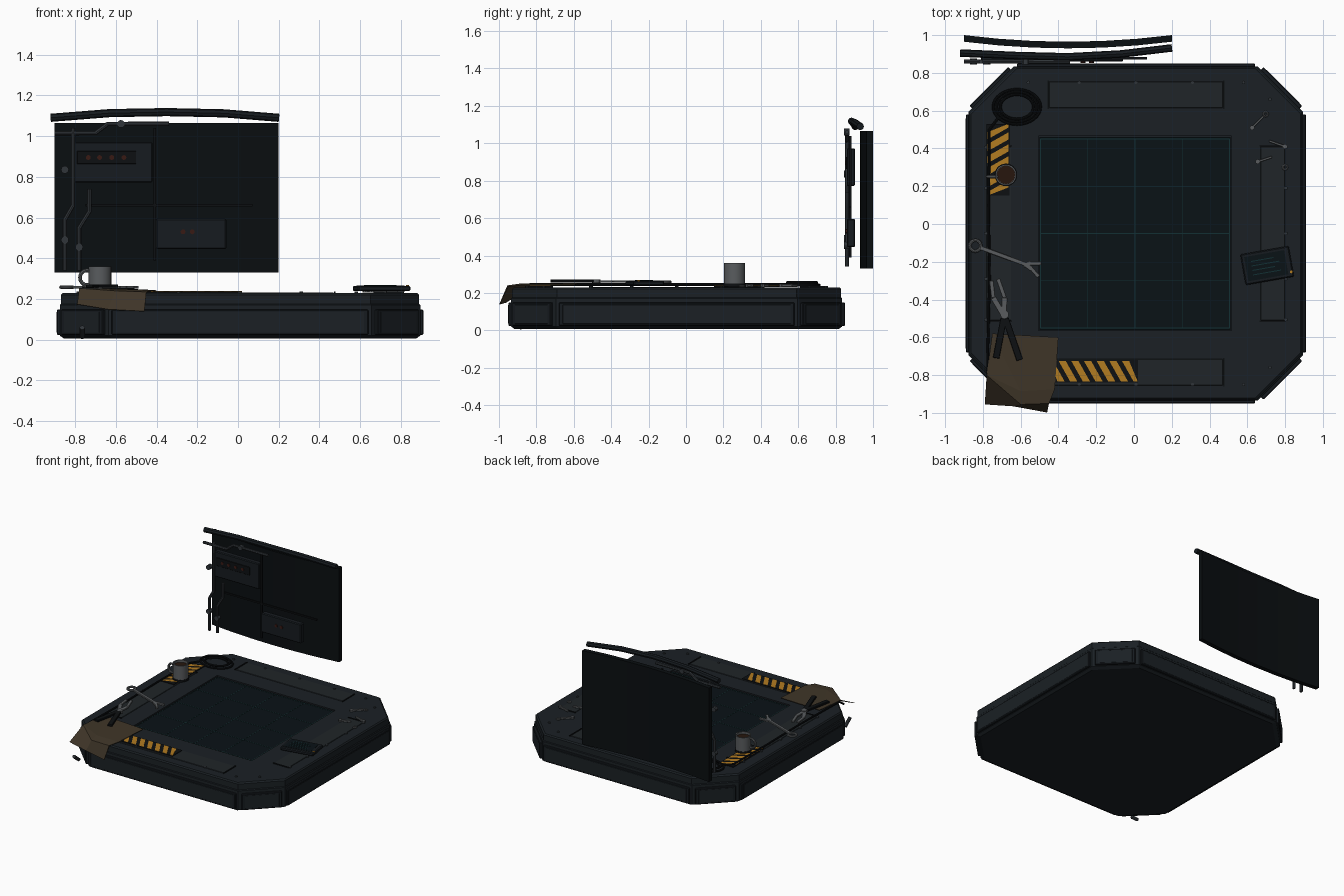
import bpy, bmesh
from math import pi, cos, sin, atan2, radians
from mathutils import Vector, Matrix

if "Cube" in bpy.data.objects:
    bpy.data.objects.remove(bpy.data.objects["Cube"])

def mat(name, r, g, b):
    m = bpy.data.materials.new(name)
    m.diffuse_color = (r, g, b, 1)
    m.use_nodes = True
    m.node_tree.nodes["Principled BSDF"].inputs["Base Color"].default_value = m.diffuse_color
    return m

HULL, TRIM = mat("hull", .0105, .0145, .018), mat("trim", .008, .011, .014)
PANEL, DARK = mat("panel", .014, .018, .021), mat("dark", .004, .005, .006)
WALL, PAD = mat("wall", .003, .0045, .0055), mat("pad", .003, .006, .008)
TEAL, AMBER = mat("teal", .006, .03, .033), mat("amber", .45, .2, .015)
RAG, STEEL = mat("rag", .05, .036, .021), mat("steel", .10, .107, .113)
PIPE, RED = mat("pipe", .03, .036, .042), mat("red", .04, .01, .007)
COFFEE = mat("coffee", .02, .008, .004)
CX, CY, TOP = .01, -.05, .229

def finish(name, bm, m, smooth=False):
    bmesh.ops.recalc_face_normals(bm, faces=bm.faces)
    me = bpy.data.meshes.new(name)
    bm.to_mesh(me)
    bm.free()
    ob = bpy.data.objects.new(name, me)
    bpy.context.collection.objects.link(ob)
    me.materials.append(m)
    if smooth:
        bpy.context.view_layer.objects.active = ob
        bpy.ops.object.select_all(action='DESELECT')
        ob.select_set(True)
        bpy.ops.object.shade_smooth_by_angle()
    return ob

def box(name, c, s, m, rz=0, bev=0):
    bm = bmesh.new()
    bmesh.ops.create_cube(bm, size=1, matrix=Matrix.Diagonal((*s, 1)))
    if bev:
        bmesh.ops.bevel(bm, geom=bm.edges[:], offset=bev, segments=1, affect='EDGES')
    bm.transform(Matrix.Translation(c) @ Matrix.Rotation(rz, 4, 'Z'))
    return finish(name, bm, m)

def bar(name, p, q, w, z, m, h=.014):
    d = Vector(q) - Vector(p)
    return box(name, ((p[0]+q[0])/2, (p[1]+q[1])/2, z), (d.length, w, h), m, atan2(d.y, d.x), .002)

def cyl(name, c, r, h, m, n=12, axis='Z'):
    bm = bmesh.new()
    bmesh.ops.create_cone(bm, cap_ends=True, segments=n, radius1=r, radius2=r, depth=h)
    rot = Matrix.Rotation(pi/2, 4, 'X') if axis == 'Y' else Matrix()
    bm.transform(Matrix.Translation(c) @ rot)
    return finish(name, bm, m, True)

def loft(name, rings, m):
    bm = bmesh.new()
    loops = [[bm.verts.new(p) for p in r] for r in rings]
    n = len(loops[0])
    for a, b in zip(loops, loops[1:]):
        for i in range(n):
            bm.faces.new((a[i], a[(i+1) % n], b[(i+1) % n], b[i]))
    bm.faces.new(loops[0])
    bm.faces.new(loops[-1])
    return finish(name, bm, m)

def tube(name, pts, r, m, closed=False, res=2):
    cu = bpy.data.curves.new(name, 'CURVE')
    cu.dimensions, cu.bevel_depth, cu.bevel_resolution, cu.use_fill_caps = '3D', r, res, True
    sp = cu.splines.new('POLY')
    sp.points.add(len(pts) - 1)
    for p, v in zip(sp.points, pts):
        p.co = (*v, 1)
    sp.use_cyclic_u = closed
    ob = bpy.data.objects.new(name, cu)
    bpy.context.collection.objects.link(ob)
    cu.materials.append(m)
    bpy.ops.object.select_all(action='DESELECT')
    bpy.context.view_layer.objects.active = ob
    ob.select_set(True)
    bpy.ops.object.convert(target='MESH')
    bpy.ops.object.shade_smooth_by_angle()

def ring(name, c, rx, ry, r, m, n=24, upright=False):
    a = [2*pi*i/n for i in range(n)]
    tube(name, [(c[0]+rx*cos(t), c[1]+(0 if upright else ry*sin(t)),
                 c[2]+(ry*sin(t) if upright else 0)) for t in a], r, m, True)

# Octagonal base with recessed work area
def octagon(h, z, cut=.24):
    k = h - cut
    return [(CX+x, CY+y, z) for x, y in ((h, -k), (h, k), (k, h), (-k, h), (-h, k), (-h, -k), (-k, -h), (k, -h))]

base = loft("base", [octagon(h, z) for z, h in
            ((.006, .865), (.02, .885), (.17, .885), (.175, .88), (.22, .88), (TOP, .872))], HULL)
cutter = box("recess_cutter", (.005, CY, TOP), (1.02, 1.03, .04), HULL)
cutter.hide_render = True
mod = base.modifiers.new("recess", 'BOOLEAN')
mod.operation, mod.object, mod.solver = 'DIFFERENCE', cutter, 'EXACT'
bpy.context.view_layer.objects.active = base
bpy.ops.object.modifier_apply(modifier=mod.name)
bpy.data.objects.remove(cutter)

# Side armour panels all round
for k in range(8):
    a, d, l = k*pi/4, (.885, 1.085)[k % 2], (1.26, .29)[k % 2]
    box("side_panel", (CX+d*cos(a), CY+d*sin(a), .086), (.03, l, .124), TRIM, a, .004)
    d += .001
    box("side_panel_face", (CX+d*cos(a), CY+d*sin(a), .086), (.03, l-.04, .104), HULL, a, .002)

# Cutting mat with grid lines
box("work_mat", (.005, CY, .214), (1.01, 1.02, .014), PAD)
for i in range(5):
    t = -.5 + i*.25
    box("mat_line", (.005+t, CY, .2212), (.004, 1, .002), TEAL)
    box("mat_line", (.005, CY+t, .2212), (1, .004, .002), TEAL)

# Deck cover plates with end seams
for s in (-1, 1):
    box("deck_plate", (CX, CY+s*.735, TOP), (.92, .14, .008), PANEL, 0, .002)
    box("deck_plate", (CX+s*.725, CY, TOP), (.13, .92, .008), PANEL, 0, .002)
    for t in (-.465, .465):
        box("plate_seam", (CX+t, CY+s*.735, TOP+.001), (.008, .15, .012), DARK)
        box("plate_seam", (CX+s*.725, CY+t, TOP+.001), (.14, .008, .012), DARK)
    for t in (-.57, -.3, 0, .3, .57):
        cyl("deck_bolt", (CX+t, CY+s*.8, TOP+.002), .009, .012, PIPE, 8)
        cyl("deck_bolt", (CX+s*.795, CY+t*.8, TOP+.002), .009, .012, PIPE, 8)
    for t in (-.71, .71):
        cyl("deck_bolt", (CX+t, CY+s*.71, TOP+.002), .009, .012, PIPE, 8)

# Hazard strips
def strip(c, l, vertical):
    box("hazard_strip", (*c, TOP+.006), (l, .12, .006), DARK, pi/2 if vertical else 0)
    n = round(l/.067)
    for i in range(n):
        t = (i+.5)*l/n - l/2
        e = [(t-.05, .055), (t-.012, .055), (t+.05, -.055), (t+.012, -.055)]
        e = [(max(-l/2, min(l/2, x)), y) for x, y in e]
        if vertical:
            e = [(-y, x) for x, y in e]
        loft("hazard_stripe", [[(c[0]+x, c[1]+y, z) for x, y in e] for z in (TOP+.008, TOP+.0105)], AMBER)
strip((-.215, -.78), .47, False)
strip((-.72, .34), .38, True)

# Curved rear screen and its top bar
xs = [-.9 + 1.1*i/6 for i in range(7)]
arc = [(x, .93 + .035*((x+.35)/.55)**2) for x in xs]
outline = arc + [(x, y+.035) for x, y in reversed(arc)]
loft("rear_screen", [[(x, y, z) for x, y in outline] for z in (.33, 1.065)], WALL)
tube("screen_top_bar", [(-.92, .905, 1.09), (-.63, .892, 1.113), (-.35, .885, 1.118), (-.07, .9, 1.112), (.2, .932, 1.09)], .02, TRIM)

# Equipment boxes, seams and lamps
box("upper_box", (-.615, .882, .872), (.39, .045, .2), TRIM, 0, .006)
box("upper_box_inset", (-.645, .86, .895), (.29, .008, .065), DARK, 0, .002)
box("lower_box", (-.23, .882, .52), (.345, .045, .15), TRIM, 0, .006)
for x, z in ((-.735, .895), (-.68, .895), (-.62, .895), (-.56, .895), (-.27, .53), (-.225, .53)):
    cyl("lamp", (x, .858, z), .012, .01, RED, 12, 'Y')
box("seam_strip", (-.34, .878, .66), (.82, .012, .012), DARK)
box("seam_strip", (-.408, .878, .715), (.012, .012, .65), DARK)

# Pipes and couplings
for path in ([(-.81, 1.04), (-.81, .66), (-.85, .59), (-.85, .34)],
             [(-.73, .74), (-.73, .63), (-.78, .55), (-.78, .34)],
             [(-.9, 1.015), (-.7, 1.015), (-.64, 1.06), (-.34, 1.06)]):
    tube("wall_pipe", [(x, .86, z) for x, z in path], .011, PIPE)
for x, z in ((-.85, .835), (-.85, .49), (-.78, .455), (-.575, 1.06)):
    cyl("pipe_coupling", (x, .86, z), .019, .03, PIPE, 12, 'Y')

# Coiled cable, running along the left edge; plug hangs at the corner
for r, z in ((.125, .242), (.107, .255), (.088, .246)):
    ring("cable_coil", (-.62, .62, z), r, r*.74, .0075, DARK, 32)
tube("cable", [(-.72, .56, .247), (-.765, .5, .245), (-.77, .1, .245), (-.765, -.3, .245), (-.775, -.7, .245),
               (-.775, -.79, .24), (-.77, -.85, .2)], .007, DARK)
tube("cable_plug", [(-.765, -.935, .06), (-.765, -.875, .013)], .013, PIPE)

# Mug
bm = bmesh.new()
prof = [(0, .25), (.056, .25), (.056, .36), (.048, .36), (.048, .335), (0, .335)]
vs = [bm.verts.new((x, 0, z)) for x, z in prof]
es = [bm.edges.new(p) for p in zip(vs, vs[1:])]
bmesh.ops.spin(bm, geom=vs+es, axis=(0, 0, 1), cent=(0, 0, 0), steps=24, angle=2*pi)
bmesh.ops.remove_doubles(bm, verts=bm.verts, dist=1e-4)
bm.transform(Matrix.Translation((-.678, .26, 0)))
finish("mug", bm, STEEL, True)
cyl("coffee", (-.678, .26, .339), .0475, .006, COFFEE, 24)
ring("mug_handle", (-.742, .25, .305), .034, .036, .009, STEEL, 16, True)
cyl("mug_coaster", (-.678, .26, .243), .06, .016, DARK, 24)

# Wrench
ring("wrench_ring", (-.84, -.115, .258), .029, .029, .009, STEEL, 16)
bar("wrench_shaft", (-.815, -.125), (-.57, -.215), .022, .258, STEEL)
bar("wrench_jaw", (-.585, -.22), (-.545, -.205), .024, .258, STEEL)
bar("wrench_jaw", (-.555, -.21), (-.49, -.208), .02, .258, STEEL)
bar("wrench_jaw", (-.58, -.21), (-.54, -.24), .026, .258, STEEL)
bar("wrench_jaw", (-.55, -.228), (-.505, -.28), .02, .258, STEEL)

# Pliers
for a, j, b, c in (((-.755, -.3), (-.745, -.39), (-.68, -.5), (-.605, -.72)),
                   ((-.72, -.29), (-.685, -.39), (-.69, -.5), (-.73, -.71))):
    bar("plier_jaw", a, j, .022, .261, STEEL, .012)
    bar("plier_jaw", j, b, .03, .261, STEEL, .012)
    bar("plier_handle", b, c, .034, .264, DARK, .016)
cyl("plier_pivot", (-.685, -.48, .262), .022, .02, STEEL)

# Draped rag
bm = bmesh.new()
vs = [bm.verts.new(p) for p in (
    (-.75, -.58, .25), (-.4, -.6, .245), (-.42, -.875, .244), (-.6, -.885, .25), (-.78, -.8, .253),
    (-.79, -.955, .175), (-.64, -.965, .15), (-.46, -.998, .14), (-.45, -.95, .235), (-.6, -.955, .24))]
for f in ((0, 3, 4), (0, 1, 2, 3), (4, 3, 9), (4, 9, 6, 5), (3, 2, 8, 9), (9, 8, 7, 6)):
    bm.faces.new([vs[i] for i in f])
rag = finish("rag", bm, RAG)
rag.modifiers.new("thickness", 'SOLIDIFY').thickness = .004

# Tablet
rz = radians(10)
R = Matrix.Rotation(rz, 3, 'Z')
def on_tablet(x, y, z):
    return Vector((.705, -.22, z)) + R @ Vector((x, y, 0))
box("tablet", on_tablet(0, 0, .252), (.26, .165, .026), TRIM, rz, .006)
box("tablet_screen", on_tablet(-.005, 0, .265), (.215, .13, .004), PAD, rz)
for i in range(4):
    box("screen_line", on_tablet(-.02+.012*(i % 2), .036-.024*i, .268), (.12+.03*(i % 2), .005, .002), TEAL, rz)
cyl("tablet_button", on_tablet(.12, -.055, .265), .008, .006, AMBER)

# Loose screws and washers
for p, q in (((.625, .51), (.685, .57)), ((.655, .33), (.73, .355)), ((.8, .41), (.715, .44))):
    bar("screw", p, q, .012, .24, STEEL)
    cyl("screw_head", (*p, .241), .013, .016, STEEL, 8)
for x, y in ((.697, .582), (.8, .3)):
    ring("washer", (x, y, .237), .012, .012, .005, STEEL, 12)
